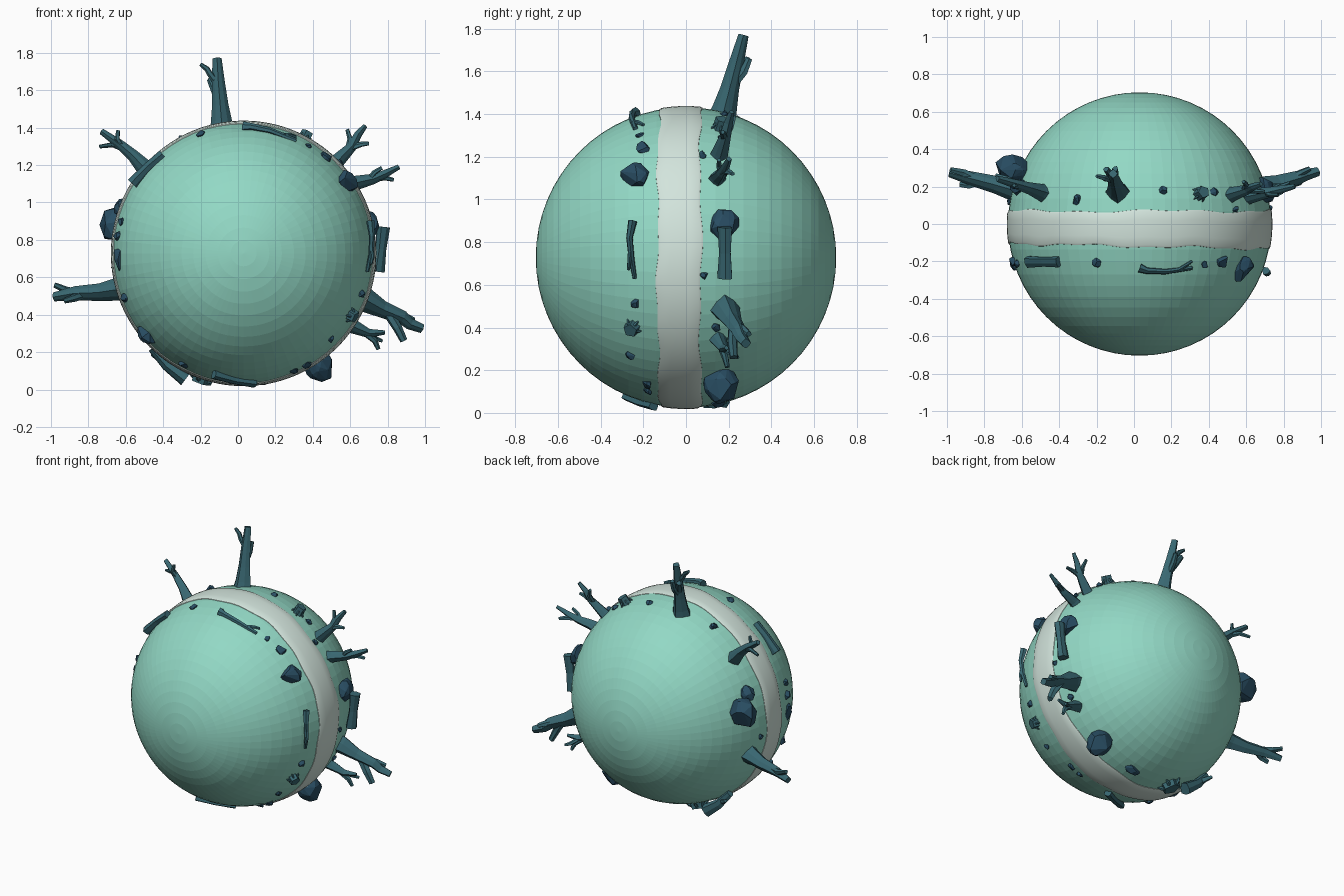
import bpy, bmesh, math, random
from mathutils import Vector, Matrix

random.seed(4)
C = Vector((0.03, 0, 0.728))
R = 0.704


def mat(name, col):
    m = bpy.data.materials.new(name)
    m.diffuse_color = (*col, 1)
    return m


GRASS = mat("grass", (0.29, 0.69, 0.56))
PATH = mat("path", (0.65, 0.78, 0.72))
WOOD = mat("wood", (0.04, 0.135, 0.165))
STONE = mat("stone", (0.022, 0.075, 0.125))


def finish(bm, name, material):
    bmesh.ops.recalc_face_normals(bm, faces=bm.faces)
    me = bpy.data.meshes.new(name)
    bm.to_mesh(me)
    bm.free()
    me.materials.append(material)
    ob = bpy.data.objects.new(name, me)
    bpy.context.collection.objects.link(ob)
    return ob


def tube(bm, pts, radii, sides=8):
    """Capped faceted tube through pts."""
    pts = [Vector(p) for p in pts]
    rings = []
    for i, (p, r) in enumerate(zip(pts, radii)):
        t = (pts[min(i + 1, len(pts) - 1)] - pts[max(i - 1, 0)]).normalized()
        u = t.cross(Vector((0, 1, 0.01))).normalized()
        v = t.cross(u)
        rings.append([bm.verts.new(p + r * (1 + 0.1 * (-1) ** k) * (
            math.cos(2 * math.pi * k / sides) * u + math.sin(2 * math.pi * k / sides) * v))
            for k in range(sides)])
    for a, b in zip(rings, rings[1:]):
        for k in range(sides):
            j = (k + 1) % sides
            bm.faces.new((a[k], a[j], b[j], b[k]))
    bm.faces.new(rings[0])
    bm.faces.new(rings[-1])


def frame(x, y, z, lift=0.0):
    """Matrix on the globe surface below a point: X along path, Y across, Z outward."""
    d = Vector((x, 0, z)) - Vector((C.x, 0, C.z))
    p = d.normalized() * math.sqrt(R * R - y * y) + Vector((0, y, 0))
    n = p.normalized()
    t = Vector((0, 1, 0)).cross(n).normalized()
    m = Matrix((t, n.cross(t), n)).transposed().to_4x4()
    m.translation = C + p + n * lift
    return m


# Globe with poles along y
bm = bmesh.new()
bmesh.ops.create_uvsphere(bm, u_segments=64, v_segments=32, radius=R,
                          matrix=Matrix.Translation(C) @ Matrix.Rotation(math.pi / 2, 4, 'X'))
finish(bm, "globe", GRASS)

# Wavy path band wrapped around the globe
bm = bmesh.new()
rows = []
N = 128
for i in range(N):
    a = 2 * math.pi * i / N
    lo = -0.122 - 0.014 * math.cos(a) + 0.006 * math.sin(7 * a) + 0.004 * math.sin(17 * a + 1)
    hi = 0.071 + 0.006 * math.sin(5 * a + 1) + 0.005 * math.sin(13 * a)
    row = []
    for f, rr in [(0, R - 0.01), (0.01, R + 0.002), (0.06, R + 0.006), (0.28, R + 0.006), (0.5, R + 0.006),
                  (0.72, R + 0.006), (0.94, R + 0.006), (0.99, R + 0.002), (1, R - 0.01)]:
        y = lo + (hi - lo) * f
        q = math.sqrt(rr * rr - y * y)
        row.append(bm.verts.new(C + Vector((q * math.cos(a), y, q * math.sin(a)))))
    rows.append(row)
for i in range(N):
    a, b = rows[i], rows[(i + 1) % N]
    for k in range(len(a) - 1):
        bm.faces.new((a[k], a[k + 1], b[k + 1], b[k]))
path = finish(bm, "path", PATH)
bpy.context.view_layer.objects.active = path
path.select_set(True)
bpy.ops.object.shade_smooth_by_angle(angle=math.radians(30))


# Bare trees: each limb is a list of (x, z, radius[, extra y]); y leans outward
def tree(name, y0, limbs):
    bm = bmesh.new()
    for n, limb in enumerate(limbs):
        pts = []
        for x, z, r, *dy in limb:
            rho = math.hypot(x - C.x, z - C.z)
            pts.append((x, y0 * rho / 0.683 + (dy[0] if dy else 0), z))
        tube(bm, pts, [l[2] for l in limb], 8 if n == 0 else 6)
    finish(bm, name, WOOD)


tree("tree_top", 0.175, [
    [(-0.085, 1.37, .065), (-0.088, 1.43, .052), (-0.095, 1.52, .04), (-0.105, 1.64, .032), (-0.112, 1.77, .022)],
    [(-0.1, 1.55, .022), (-0.125, 1.61, .022, .03), (-0.15, 1.66, .016, .05)],
    [(-0.11, 1.64, .02), (-0.15, 1.69, .016, -.01), (-0.165, 1.715, .015, -.01), (-0.2, 1.74, .01, -.01)],
    [(-0.1, 1.52, .022), (-0.1, 1.6, .02, .045), (-0.1, 1.66, .015, .055)]])
tree("tree_upper_left", 0.165, [
    [(-0.46, 1.15, .05), (-0.5, 1.185, .042), (-0.56, 1.25, .03), (-0.63, 1.31, .023), (-0.73, 1.38, .015)],
    [(-0.61, 1.29, .018), (-0.67, 1.31, .014, .02), (-0.74, 1.3, .01, .03)],
    [(-0.62, 1.3, .018), (-0.645, 1.34, .014, -.02), (-0.64, 1.385, .01, -.02)]])
tree("tree_upper_right", 0.155, [
    [(0.49, 1.18, .045), (0.53, 1.22, .036), (0.61, 1.3, .024), (0.64, 1.36, .019), (0.68, 1.41, .012)],
    [(0.59, 1.28, .018), (0.6, 1.34, .014, .02), (0.585, 1.39, .01, .03)],
    [(0.6, 1.29, .018), (0.66, 1.31, .014, -.02), (0.7, 1.315, .01, -.03)]])
tree("tree_right", 0.145, [
    [(0.57, 1.08, .045), (0.63, 1.105, .035), (0.72, 1.125, .026), (0.78, 1.15, .02), (0.86, 1.19, .012)],
    [(0.74, 1.13, .018), (0.79, 1.13, .014, .02), (0.83, 1.12, .01, .03)],
    [(0.7, 1.12, .016), (0.73, 1.16, .013, -.02), (0.77, 1.185, .01, -.03)]])
tree("tree_lower_right_large", 0.185, [
    [(0.62, 0.5, .075), (0.68, 0.48, .06), (0.77, 0.43, .042), (0.88, 0.385, .034), (0.92, 0.35, .028), (0.985, 0.325, .022)],
    [(0.8, 0.41, .028), (0.85, 0.33, .025, -.03), (0.885, 0.26, .02, -.04)],
    [(0.82, 0.41, .024), (0.89, 0.39, .02, .02), (0.94, 0.37, .014, .03)]])
tree("tree_lower_right_small", 0.15, [
    [(0.57, 0.36, .045), (0.62, 0.335, .034), (0.7, 0.3, .022), (0.785, 0.305, .01)],
    [(0.68, 0.3, .018), (0.73, 0.26, .016), (0.75, 0.215, .011)],
    [(0.7, 0.3, .014), (0.74, 0.27, .012, .04), (0.77, 0.26, .009, .05)]])
tree("tree_left", 0.18, [
    [(-0.6, 0.545, .07), (-0.65, 0.535, .055), (-0.74, 0.52, .043), (-0.87, 0.515, .034), (-0.985, 0.495, .022)],
    [(-0.83, 0.52, .024), (-0.91, 0.53, .02, .02), (-0.98, 0.56, .014, .02)],
    [(-0.82, 0.51, .024), (-0.88, 0.49, .02, -.04), (-0.93, 0.475, .014, -.05)]])


# Fallen logs and twigs lying on the surface: (x, y, z, radius)
def log(name, pts, sides=7, twigs=()):
    bm = bmesh.new()
    for line in (pts, *twigs):
        tube(bm, [p[:3] for p in line], [p[3] for p in line], sides)
    finish(bm, name, WOOD)


log("log_upper_left", [(-0.4, -.2, 1.255, .03), (-0.48, -.2, 1.19, .026), (-0.565, -.2, 1.1, .032)])
log("log_right", [(0.775, .185, 0.87, .035), (0.762, .185, 0.75, .028), (0.745, .185, 0.63, .036)])
log("log_bottom_left", [(-0.46, .165, 0.22, .022), (-0.38, .17, 0.13, .03), (-0.28, .17, 0.055, .04)],
    twigs=[[(-0.4, .17, 0.15, .018), (-0.43, .2, 0.17, .014), (-0.46, .22, 0.19, .01)]])
log("log_bottom", [(-0.13, -.28, 0.08, .024), (-0.02, -.215, 0.05, .022), (0.09, -.15, 0.035, .026)])
log("twig_right", [(0.705, -.25, 0.9, .022), (0.715, -.265, 0.82, .016), (0.71, -.255, 0.72, .014), (0.69, -.24, 0.63, .01)],
    6, [[(0.71, -.26, 0.78, .012), (0.72, -.265, 0.71, .01), (0.71, -.27, 0.67, .008)]])
log("twig_top", [(0.03, -.235, 1.405, .026), (0.07, -.25, 1.405, .018), (0.17, -.255, 1.385, .015), (0.31, -.235, 1.33, .012)],
    6, [[(0.24, -.245, 1.36, .012), (0.28, -.22, 1.36, .01), (0.31, -.2, 1.35, .008)]])


# Rocks: convex hulls of random points, sized along path, across path, outward
def rock(name, x, y, z, sx, sy, sz, lift=0.0, n=22):
    bm = bmesh.new()
    for _ in range(n):
        d = Vector((random.gauss(0, 1), random.gauss(0, 1), random.gauss(0, 1))).normalized()
        bm.verts.new((d.x * sx, d.y * sy, d.z * sz))
    res = bmesh.ops.convex_hull(bm, input=bm.verts)
    junk = [g for g in res["geom_interior"] if isinstance(g, bmesh.types.BMVert)]
    bmesh.ops.delete(bm, geom=junk, context='VERTS')
    bm.transform(frame(x, y, z, lift))
    finish(bm, name, STONE)


rock("boulder_left", -0.66, .27, 0.885, .1, .085, .1, .05, 34)
rock("boulder_left_small", -0.62, .19, 0.97, .06, .05, .05, .01)
rock("boulder_lower_right", 0.43, .16, 0.13, .08, .085, .105, .03, 34)
rock("boulder_right", 0.7, .18, 0.88, .08, .075, .05, .01)
rock("boulder_front_right", 0.57, -.24, 1.1, .07, .075, .05, .01)
rock("stone_tall_left", -0.65, -.21, 0.7, .07, .045, .025)
rock("stone_lower_left", -0.48, -.2, 0.3, .065, .05, .045)
rock("stone_bottom", 0.14, .15, 0.05, .055, .035, .025)

# Small scattered stones
for i, (x, y, z, s) in enumerate([
        (-.2, -.205, 1.37, .028), (-.31, .13, 1.34, .03), (.155, .18, 1.39, .024), (.43, .17, 1.29, .026),
        (.47, -.2, 1.24, .038), (.54, .08, 1.21, .024), (.71, .085, .645, .02), (.69, -.235, .5, .026),
        (.66, .14, .39, .025), (.5, -.26, .27, .024), (.36, -.18, .145, .028), (.3, -.18, .1, .024),
        (-.64, -.2, .82, .032), (-.64, -.21, .9, .026), (-.6, -.2, .49, .03), (-.29, -.2, .135, .03),
        (.4, -.215, 1.335, .022), (-.63, .12, .66, .022)]):
    rock(f"small_stone_{i + 1}", x, y, z, s, s, s * 0.8, 0.003, 14)


# Hollow cut stumps with root flare
def stump(name, x, y, z, r, h):
    bm = bmesh.new()
    tube(bm, [(0, 0, -.03), (0, 0, 0.3 * h), (0, 0, h), (0, 0, h), (0, 0, 0.6 * h)],
         [r * 1.15, r * 0.95, r * 0.9, r * 0.65, r * 0.6], 10)
    for k in range(5):
        a = 2 * math.pi * k / 5
        c, s = math.cos(a) * r, math.sin(a) * r
        tube(bm, [(c * .7, s * .7, h * .5), (c * 1.1, s * 1.1, h * .15), (c * 1.35, s * 1.35, -.01)],
             [r * .22, r * .18, r * .1], 5)
    bm.transform(frame(x, y, z))
    finish(bm, name, WOOD)


stump("stump_bottom", -0.19, .13, 0.07, .058, .035)
stump("stump_top", 0.36, .16, 1.35, .034, .05)
stump("stump_right", 0.62, -.25, 0.39, .034, .035)
